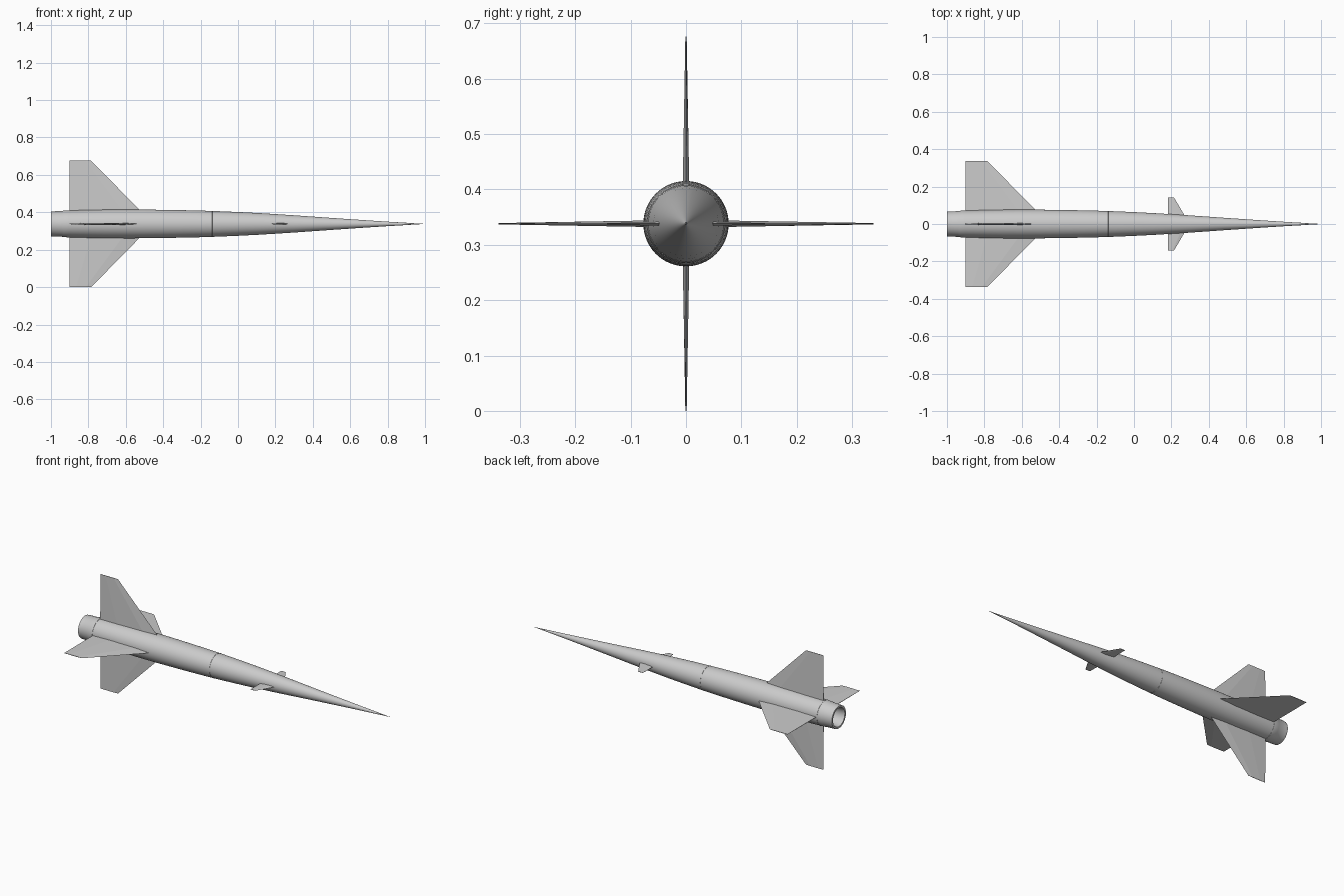
import bpy, bmesh, math
from mathutils import Matrix

if "Cube" in bpy.data.objects:
    bpy.data.objects.remove(bpy.data.objects["Cube"])

CZ = 0.338                                   # height of the body axis
AXIS = Matrix.Translation((0, 0, CZ))


def finish(name, bm, smooth=True):
    bmesh.ops.remove_doubles(bm, verts=bm.verts, dist=1e-5)
    bmesh.ops.recalc_face_normals(bm, faces=bm.faces)
    me = bpy.data.meshes.new(name)
    bm.to_mesh(me)
    bm.free()
    ob = bpy.data.objects.new(name, me)
    bpy.context.collection.objects.link(ob)
    if smooth:
        bpy.ops.object.select_all(action='DESELECT')
        bpy.context.view_layer.objects.active = ob
        ob.select_set(True)
        bpy.ops.object.shade_smooth_by_angle(angle=math.radians(30))
    return ob


def lathe(name, profile, sides=64):
    """Turn (x, radius) points around the body axis."""
    bm = bmesh.new()
    vs = [bm.verts.new((x, 0, CZ + r)) for x, r in profile]
    es = [bm.edges.new(p) for p in zip(vs, vs[1:])]
    bmesh.ops.spin(bm, geom=vs + es, cent=(0, 0, CZ), axis=(1, 0, 0),
                   angle=math.tau, steps=sides, use_duplicate=False)
    return finish(name, bm)


def fin(name, root, tip, angle):
    """Double-wedge blade; root and tip are (radius, rear x, front x, half thickness)."""
    bm = bmesh.new()
    rings = []
    for r, x0, x1, t in (root, tip):
        c = x1 - x0
        section = [(x0, t * .25), (x0 + c * .3, t), (x0 + c * .75, t), (x1, 0),
                   (x0 + c * .75, -t), (x0 + c * .3, -t), (x0, -t * .25)]
        rings.append([bm.verts.new((x, y, r)) for x, y in section])
    a, b = rings
    n = len(a)
    for i in range(n):
        j = (i + 1) % n
        bm.faces.new((a[i], a[j], b[j], b[i]))
    bm.faces.new(a)
    bm.faces.new(b)
    bm.transform(AXIS @ Matrix.Rotation(angle, 4, 'X'))
    return finish(name, bm, smooth=False)


# Fuselage with long ogive nose, slight boat tail and open rear rim
hull = [(-1, .055), (-1, .066), (-.985, .0675), (-.94, .0685), (-.936, .0705),
        (-.9, .072), (-.8, .0745), (-.7, .0765), (-.6, .077), (-.5, .0765),
        (-.4, .0752), (-.3, .0735), (-.2, .0712), (-.1, .0678), (0, .0635),
        (.1, .0585), (.2, .0525), (.3, .046), (.4, .039), (.5, .032),
        (.6, .0252), (.7, .0185), (.8, .012), (.9, .0062), (.94, .0035)]
lathe("fuselage", hull)

# Needle probe at the nose
lathe("nose_probe", [(.93, .004), (.96, .0022), (.985, .0012), (1, 0)], 24)

# Engine nozzle recess inside the tail
lathe("nozzle", [(-1, .055), (-.985, .052), (-.93, .05), (-.93, .042),
                 (-.87, .028), (-.85, 0)])

# Thin raised seam bands
for name, x, r in (("tail_seam", -.905, .072), ("mid_seam", -.14, .0693)):
    lathe(name, [(x - .003, r - .001), (x - .002, r + .0006),
                 (x + .002, r + .0006), (x + .003, r - .001)])

# Four swept tail fins
for i, side in enumerate(("top", "right", "bottom", "left")):
    fin("tail_fin_" + side, (.06, -.9, -.512, .006), (.338, -.9, -.785, .0012),
        i * math.pi / 2)

# Two small horizontal canards
for side, s in (("right", 1), ("left", -1)):
    fin("canard_" + side, (.04, .182, .274, .004), (.143, .182, .213, .001),
        s * math.pi / 2)
